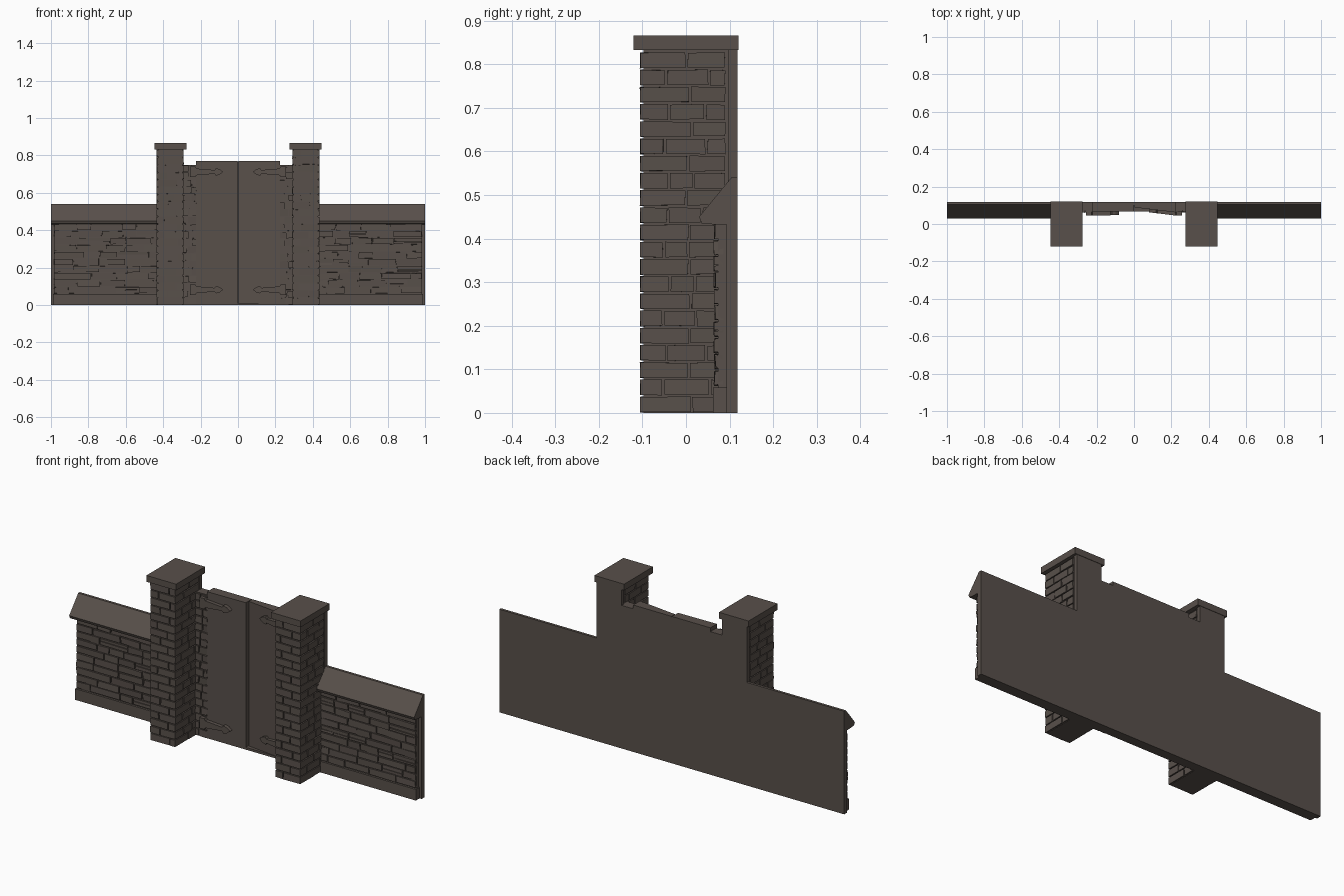
import bpy, bmesh, random
from mathutils import Vector

if "Cube" in bpy.data.objects:
    bpy.data.objects.remove(bpy.data.objects["Cube"])

random.seed(7)
mat = bpy.data.materials.new("dark brown stone")
mat.diffuse_color = (0.098, 0.080, 0.069, 1)
mat.use_nodes = True
mat.node_tree.nodes["Principled BSDF"].inputs["Base Color"].default_value = mat.diffuse_color
BACK = 0.118


def finish(name, bm):
    bmesh.ops.recalc_face_normals(bm, faces=bm.faces)
    me = bpy.data.meshes.new(name)
    bm.to_mesh(me)
    bm.free()
    me.materials.append(mat)
    ob = bpy.data.objects.new(name, me)
    bpy.context.collection.objects.link(ob)
    return ob


def add_box(bm, x, y, z, jitter=0.0):
    """Box from (min, max) pairs; jitter roughens the corners."""
    r = bmesh.ops.create_cube(bm, size=1)
    for v in r["verts"]:
        p = [lo + (hi - lo) * (c + 0.5) for c, (lo, hi) in zip(v.co, (x, y, z))]
        v.co = Vector(p) + Vector([random.uniform(-jitter, jitter) for _ in range(3)])


def box(name, x, y, z):
    bm = bmesh.new()
    add_box(bm, x, y, z)
    return finish(name, bm)


def prism(name, pts, axis, lo, hi):
    """Extrude a 2D outline along the given axis (0, 1 or 2)."""
    bm = bmesh.new()

    def co(p, t):
        q = list(p)
        q.insert(axis, t)
        return q
    a = [bm.verts.new(co(p, lo)) for p in pts]
    b = [bm.verts.new(co(p, hi)) for p in pts]
    bm.faces.new(a)
    bm.faces.new(b[::-1])
    for i in range(len(pts)):
        j = (i + 1) % len(pts)
        bm.faces.new((a[i], a[j], b[j], b[i]))
    return finish(name, bm)


def split(lo, hi, short, long):
    """Cut a run into random brick lengths."""
    out, t = [], lo
    while hi - t > long:
        n = t + random.uniform(short, long)
        if hi - n < short * 0.6:
            break
        out.append((t, n))
        t = n
    out.append((t, hi))
    return out


def span(s, a, b):
    return tuple(sorted((s * a, s * b)))


G = 0.0025  # half of a mortar joint

for s, side in ((-1, "left"), (1, "right")):
    # pillar core, brick courses and capstone
    box(side + "_pillar_core", span(s, 0.298, 0.428), (-0.098, BACK), (0, 0.84))
    bm = bmesh.new()
    rows, pitch = 21, 0.0395
    for i in range(rows):
        z = (i * pitch + 0.002, (i + 1) * pitch - 0.003)
        d = -0.105 + (0.06 if i % 2 else 0.115) + random.uniform(-0.01, 0.01)
        cut = 0.36 + (0.025 if i % 2 else -0.03) + random.uniform(-0.01, 0.01)
        for a, b in ((0.291, cut - G), (cut + G, 0.435)):
            add_box(bm, span(s, a, b), (-0.105, d - G), z, 0.0012)
        for a, b in split(d, 0.092, 0.05, 0.11):
            add_box(bm, span(s, 0.291, 0.435), (a + G, b - G), z, 0.0012)
    finish(side + "_pillar_bricks", bm)
    box(side + "_pillar_back", span(s, 0.291, 0.435), (0.096, BACK), (0, 0.84))
    box(side + "_pillar_cap", span(s, 0.275, 0.447), (-0.12, 0.12), (0.833, 0.866))

    # side wall: back slab, core, plinth, bricks, sloped coping
    box(side + "_wall_slab", span(s, 0.42, 1.0), (0.093, BACK), (0, 0.5))
    box(side + "_wall_core", span(s, 0.42, 0.983), (0.073, 0.1), (0, 0.46))
    box(side + "_wall_plinth", span(s, 0.42, 0.988), (0.062, 0.1), (0, 0.058))
    bm = bmesh.new()
    n = 10
    h = 0.375 / n
    for i in range(n):
        z0 = 0.061 + i * h
        start = 0.43 - random.uniform(0, 0.06)
        for a, b in split(start, 0.985, 0.07, 0.18):
            y = random.uniform(0.064, 0.068)
            x = span(s, max(a, 0.43) + G, b - G)
            if random.random() < 0.15:  # thin paired stones
                m = z0 + h * random.uniform(0.4, 0.6)
                add_box(bm, x, (y, 0.085), (z0 + G, m - G / 2), 0.001)
                add_box(bm, x, (y, 0.085), (m + G / 2, z0 + h - G), 0.001)
            else:
                add_box(bm, x, (y, 0.085), (z0 + G, z0 + h - G), 0.002)
    finish(side + "_wall_bricks", bm)
    prism(side + "_wall_coping",
          [(0.03, 0.45), (0.036, 0.435), (0.07, 0.432), (BACK, 0.432),
           (BACK, 0.54), (0.104, 0.54)], 0, *span(s, 0.425, 1.0))

    # brick jamb between pillar and gate
    box(side + "_jamb_core", span(s, 0.222, 0.3), (0.07, BACK), (0, 0.75))
    bm = bmesh.new()
    for i in range(19):
        z = (i * pitch + 0.002, (i + 1) * pitch - 0.003)
        c = random.uniform(0.245, 0.272)
        for a, b in ((0.224, c - G), (c + G, 0.292)):
            add_box(bm, span(s, a, b), (random.uniform(0.061, 0.065), 0.1), z, 0.0015)
    finish(side + "_jamb_bricks", bm)

    # gate leaf, the right one standing slightly ajar
    hinge_y, mid_y = (0.064, 0.068) if s < 0 else (0.062, 0.089)
    prism(side + "_gate_leaf",
          [(s * 0.224, hinge_y), (s * 0.002, mid_y), (s * 0.002, BACK), (s * 0.224, BACK)],
          2, 0.01, 0.77)

    # strap hinges with spear tips, following the leaf
    for z, label in ((0.712, "upper"), (0.082, "lower")):
        half = [(0.256, 0.028), (0.228, 0.028), (0.222, 0.018), (0.125, 0.010),
                (0.118, 0.020), (0.098, 0.014)]
        pts = [(s * x, z + w) for x, w in half] + [(s * 0.08, z)]
        pts += [(s * x, z - w) for x, w in reversed(half)]
        ob = prism(f"{side}_{label}_hinge", pts, 1, 0.045, 0.072)
        for v in ob.data.vertices:
            v.co.y += max(0, 0.224 - abs(v.co.x)) * (mid_y - hinge_y) / 0.222

# infill behind the leaves and threshold
box("gate_backing", (-0.22, 0.22), (0.1, BACK), (0, 0.768))
box("threshold", (-0.224, 0.224), (0.068, BACK), (0, 0.012))
